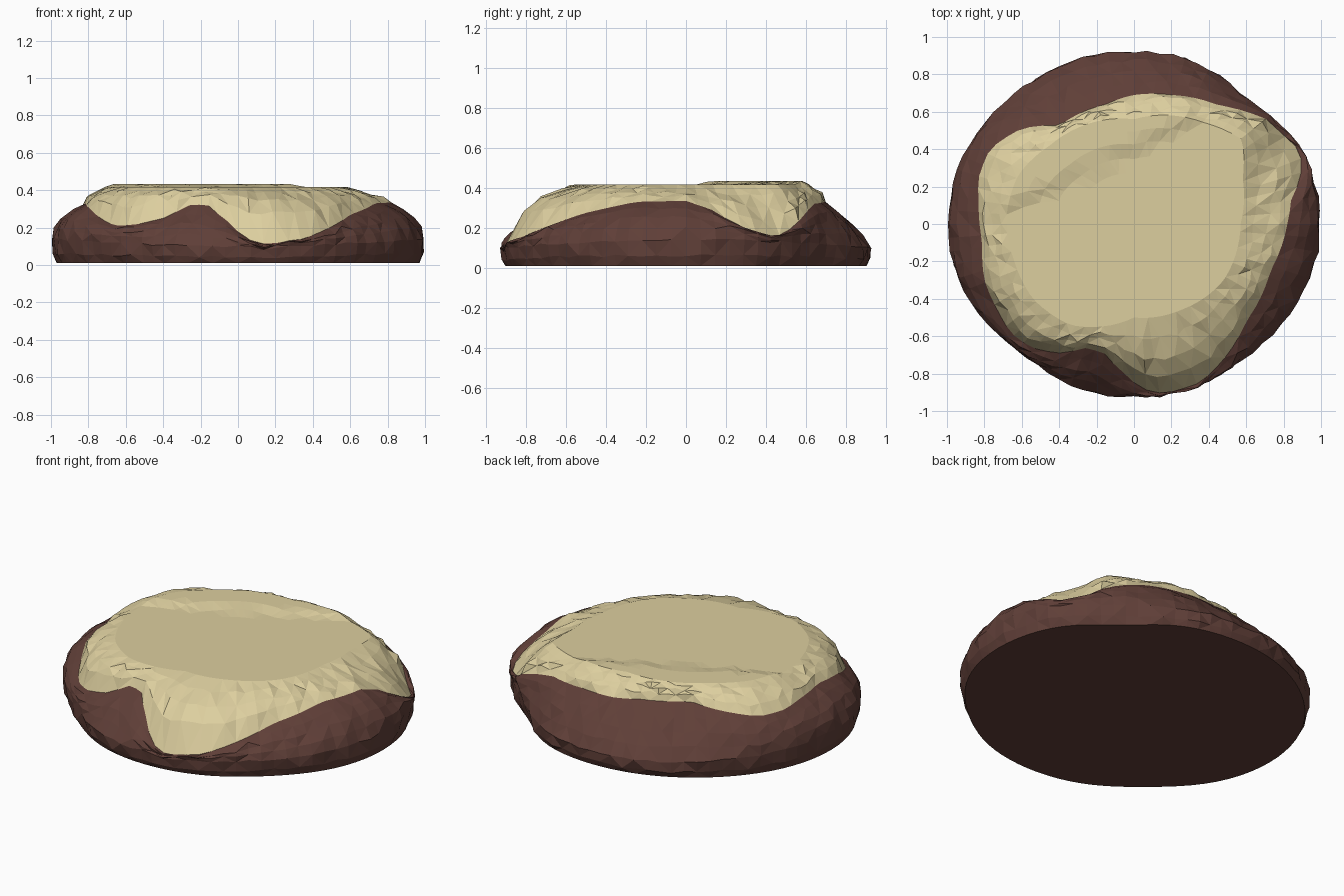
import bpy, math, random
from mathutils import Vector

if "Cube" in bpy.data.objects:
    bpy.data.objects.remove(bpy.data.objects["Cube"])

random.seed(4)
N = 84  # segments around

# Edge where the topping ends: x, y, z, counter-clockwise from the right
EDGE = [(.82, .0, .335), (.84, .13, .29), (.88, .22, .235), (.90, .31, .19), (.88, .40, .15),
        (.78, .49, .17), (.71, .56, .23), (.60, .60, .28), (.45, .635, .32), (.2, .69, .33), (0, .69, .33),
        (-.15, .64, .34), (-.4, .525, .35), (-.6, .51, .34), (-.77, .4, .31),
        (-.83, .25, .31), (-.83, .1, .32), (-.81, -.1, .33), (-.80, -.3, .31),
        (-.735, -.45, .25), (-.66, -.58, .21), (-.55, -.66, .215), (-.4, -.69, .25),
        (-.25, -.66, .325), (-.16, -.69, .32), (-.05, -.80, .23), (.04, -.88, .14),
        (.15, -.905, .11), (.35, -.85, .14), (.49, -.71, .20), (.60, -.52, .27), (.73, -.25, .33)]
# Outline of the flat top: x, y
PLATEAU = [(.57, .0), (.58, .25), (.58, .45), (.38, .54), (0, .56), (-.45, .42), (-.62, .26),
           (-.68, .06), (-.64, -.2), (-.54, -.40), (-.34, -.54), (0, -.50), (.25, -.46), (.48, -.3)]
# Flattened places on the outline: angle, depth, width
DIPS = [(.8, .06, .28), (2.36, .01, .4), (3.93, .04, .35), (5.5, .025, .35)]


def polar(points):
    return sorted((math.atan2(p[1], p[0]) % math.tau, math.hypot(p[0], p[1]), *p[2:]) for p in points)


def sample(table, a):
    """Interpolate a polar table at angle a."""
    t = table + [(table[0][0] + math.tau, *table[0][1:])]
    for p, q in zip(t, t[1:]):
        if p[0] <= a <= q[0]:
            f = (a - p[0]) / (q[0] - p[0])
            return [u + (v - u) * f for u, v in zip(p[1:], q[1:])]
    return list(t[0][1:])


def rim(a):
    """Outer radius, an ellipse with slightly flattened diagonals."""
    r = 1 / math.hypot(math.cos(a), math.sin(a) / .93)
    return r * (1 - sum(d * math.exp(-((a - c) / w) ** 2) for c, d, w in DIPS))


def top_height(x, y):
    """Flat top with a low step along a diagonal line."""
    step = (y - .05 - (x + .7) * .476) / .05
    return .416 + .018 * max(0, min(1, step))


def material(name, color):
    m = bpy.data.materials.new(name)
    m.diffuse_color = (*color, 1)
    m.use_nodes = True
    m.node_tree.nodes["Principled BSDF"].inputs["Base Color"].default_value = m.diffuse_color
    return m


def skin(name, rings, mat, cap_first=False, center=None):
    """Join rings listed from bottom to top; close with a cap or centre point."""
    verts = [v for ring in rings for v in ring]
    faces = []
    for k in range(len(rings) - 1):
        for i in range(N):
            j = (i + 1) % N
            a, b, c, d = k * N + i, k * N + j, (k + 1) * N + j, (k + 1) * N + i
            faces += [(a, b, c), (a, c, d)] if (i + k) % 2 else [(a, b, d), (b, c, d)]
    if cap_first:
        faces.append(tuple(reversed(range(N))))
    if center:
        last = (len(rings) - 1) * N
        verts.append(center)
        faces += [(last + i, last + (i + 1) % N, len(verts) - 1) for i in range(N)]
    me = bpy.data.meshes.new(name)
    me.from_pydata(verts, [], faces)
    me.materials.append(mat)
    ob = bpy.data.objects.new(name, me)
    bpy.context.collection.objects.link(ob)


edge_t, plat_t = polar(EDGE), polar(PLATEAU)
INNER = (.88, .76, .62, .48, .32, .16)
base_rings = [[] for _ in range(7)]
top_rings = [[] for _ in range(5 + len(INNER))]
for i in range(N):
    a = math.tau * i / N
    R = rim(a)
    rb, zb = sample(edge_t, a)
    rb = min(rb, R * .985)
    rp = sample(plat_t, a)[0]
    side = math.cos(a) ** 2

    def put(ring, r, z, rough=0.0):
        r += random.uniform(-rough, rough)
        z += random.uniform(-rough, rough) * .7
        ring.append(Vector((r * math.cos(a), r * math.sin(a), z)))

    # Base: foot, rounded rim, slope up to the topping edge
    zr = min(.10 + .04 * side, zb - .03)
    put(base_rings[0], R * .97, 0.01)
    put(base_rings[1], R * .99, zr * .45, .009)
    put(base_rings[2], R * .995, zr, .009)
    for k, f in ((3, .25), (4, .5), (5, .75)):
        bulge = (.015 + .025 * side) * math.sin(math.pi * f)
        put(base_rings[k], min(R, R + (rb - R) * f + bulge * .7),
            zr + (zb - zr) * f + bulge * .5, .009)
    put(base_rings[6], rb, zb)

    # Topping: soft shoulder, fullest over the front drip, sagging on the right
    zt = top_height(rp * math.cos(a), rp * math.sin(a))
    full = .6 - .3 * max(0, math.cos(a - .2)) + .25 * max(0, -math.sin(a))
    for k, f in enumerate((0, .2, .45, .72, 1)):
        rise = full * math.sqrt(1 - (1 - f) ** 2) + (1 - full) * f
        put(top_rings[k], rb + (rp - rb) * f, zb + (zt - zb) * rise,
            .012 if 0 < k < 4 else 0)
    for k, f in enumerate(INNER):
        r = rp * f
        put(top_rings[5 + k], r, top_height(r * math.cos(a), r * math.sin(a)))

brown = material("chocolate brown", (.115, .049, .039))
cream = material("pale cream", (.72, .62, .345))
skin("base", base_rings, brown, cap_first=True)
skin("topping", top_rings, cream, center=Vector((0, 0, .416)))
